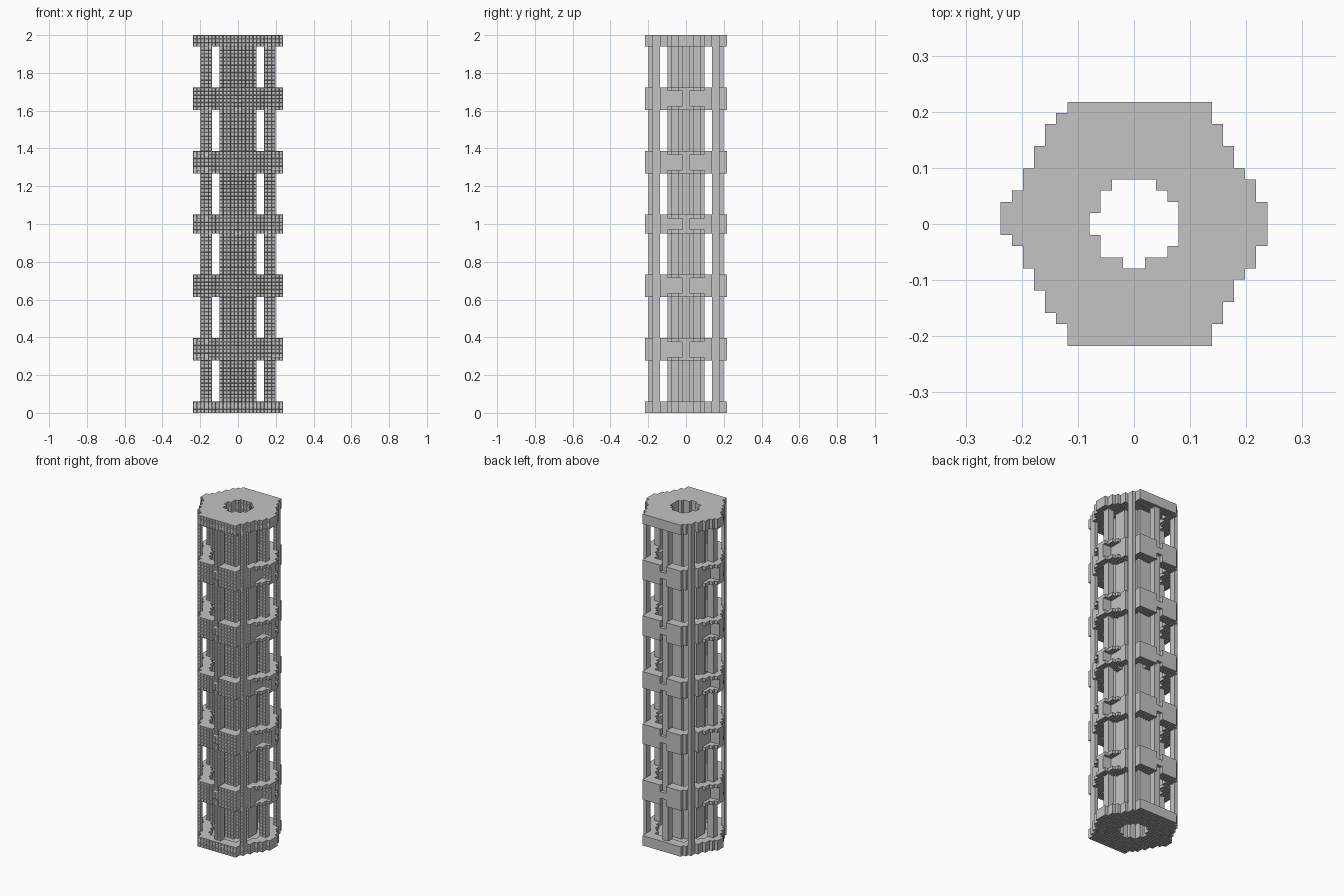
import bpy, bmesh
from math import hypot

cube = bpy.data.objects.get("Cube")
if cube:
    bpy.data.objects.remove(cube, do_unlink=True)

CELL = 2 / 101          # block size; the tower is 101 blocks high
BANDS = [(14, 20), (31, 37), (48, 53), (64, 70), (81, 87)]

grey = bpy.data.materials.new("stone_grey")
grey.use_nodes = True
grey.diffuse_color = (0.55, 0.55, 0.55, 1)
grey.node_tree.nodes["Principled BSDF"].inputs["Base Color"].default_value = (0.55, 0.55, 0.55, 1)


# Cross-section rules, in blocks, tested at block centres
def hexagon(x, y, inset=0):
    if abs(y) > 11 - inset:
        return False
    limit = 12.6 - 0.577 * abs(y) if x > 0 else 12.14 - 0.577 * abs(y - 0.5)
    return abs(x) <= limit - 1.155 * inset


def bore(x, y):
    return hypot(x - 0.2, y - 0.2) < 3.85


def cap_section(x, y):
    return hexagon(x, y) and not bore(x, y)


def tube_section(x, y):
    return hypot(x, y) < 5 and not bore(x, y)


def middle_post_section(x, y):
    x, y = abs(x), abs(y)
    return min(x, y) < 1 and 8 < max(x, y) < 10


def corner_post_section(x, y):
    return 7 < abs(x) < 8 and 7 < abs(y) < 9 and hexagon(x, y)


def rim_section(x, y):
    return hexagon(x, y) and not hexagon(x, y, 3)


def notch(x, y):
    return abs(x) < 1 and abs(y) > 10


def plate_section(x, y):
    return rim_section(x, y) and abs(y) > 6 and not notch(x, y)


def clip_section(x, y):
    return hexagon(x, y) and notch(x, y)


def rail_section(x, y):
    return rim_section(x, y) and abs(y) < 6


def side_panel_section(x, y):
    return 7 < abs(x) < 9 and abs(y) < 6


def mullion_section(x, y):
    return rim_section(x, y) and abs(y) < 1


def spoke_section(x, y):
    x, y = abs(x), abs(y)
    return min(x, y) < 1 and 4 < max(x, y) < 8


def add_quad(bm, corners):
    return bm.faces.new([bm.verts.new([c * CELL for c in p]) for p in corners])


def build(name, section, spans):
    """Extrude a blocky section over each height span."""
    cells = {(i, j) for i in range(-12, 12) for j in range(-12, 12)
             if section(i + 0.5, j + 0.5)}
    bm = bmesh.new()
    # tops and the three plain sides, merged into large flats
    for low, high in spans:
        for i, j in cells:
            a, b = i + 1, j + 1
            add_quad(bm, [(i, j, high), (a, j, high), (a, b, high), (i, b, high)])
            if (a, j) not in cells:
                add_quad(bm, [(a, j, low), (a, b, low), (a, b, high), (a, j, high)])
            if (i - 1, j) not in cells:
                add_quad(bm, [(i, b, low), (i, j, low), (i, j, high), (i, b, high)])
            if (i, b) not in cells:
                add_quad(bm, [(a, b, low), (i, b, low), (i, b, high), (a, b, high)])
    bmesh.ops.remove_doubles(bm, verts=bm.verts[:], dist=CELL / 100)
    bmesh.ops.dissolve_limit(bm, angle_limit=0.01, verts=bm.verts[:], edges=bm.edges[:])
    # front and underside keep every block, each with a shallow dimple
    blocks = []
    for low, high in spans:
        for i, j in cells:
            a, b = i + 1, j + 1
            blocks.append(add_quad(bm, [(i, b, low), (a, b, low), (a, j, low), (i, j, low)]))
            if (i, j - 1) not in cells:
                for z in range(low, high):
                    blocks.append(add_quad(
                        bm, [(i, j, z), (a, j, z), (a, j, z + 1), (i, j, z + 1)]))
    bm.normal_update()
    bmesh.ops.inset_individual(bm, faces=blocks, thickness=CELL * 0.12, depth=0)
    for face in blocks:
        offset = face.normal * CELL * 0.15
        for vert in face.verts:
            vert.co -= offset
    mesh = bpy.data.meshes.new(name)
    bm.to_mesh(mesh)
    bm.free()
    mesh.materials.append(grey)
    bpy.context.collection.objects.link(bpy.data.objects.new(name, mesh))


# End caps, inner tube and uprights
build("end_caps", cap_section, [(0, 2), (99, 101)])
build("end_rims", rim_section, [(2, 3), (98, 99)])
build("inner_tube", tube_section, [(2, 99)])
build("middle_posts", middle_post_section, [(2, 99)])
build("corner_posts", corner_post_section, [(2, 99)])

# Bands: front and back plates, framed side panels, clips and spokes
middles = [((low + high) // 2 - 1, (low + high) // 2 + 1) for low, high in BANDS]
inner = [(low + 1, high - 1) for low, high in BANDS]
rails = [span for low, high in BANDS for span in ((low, low + 1), (high - 1, high))]
build("band_plates", plate_section, BANDS)
build("band_clips", clip_section, middles)
build("band_rails", rail_section, rails)
build("side_panels", side_panel_section, inner)
build("side_mullions", mullion_section, inner)
build("band_spokes", spoke_section, middles)
